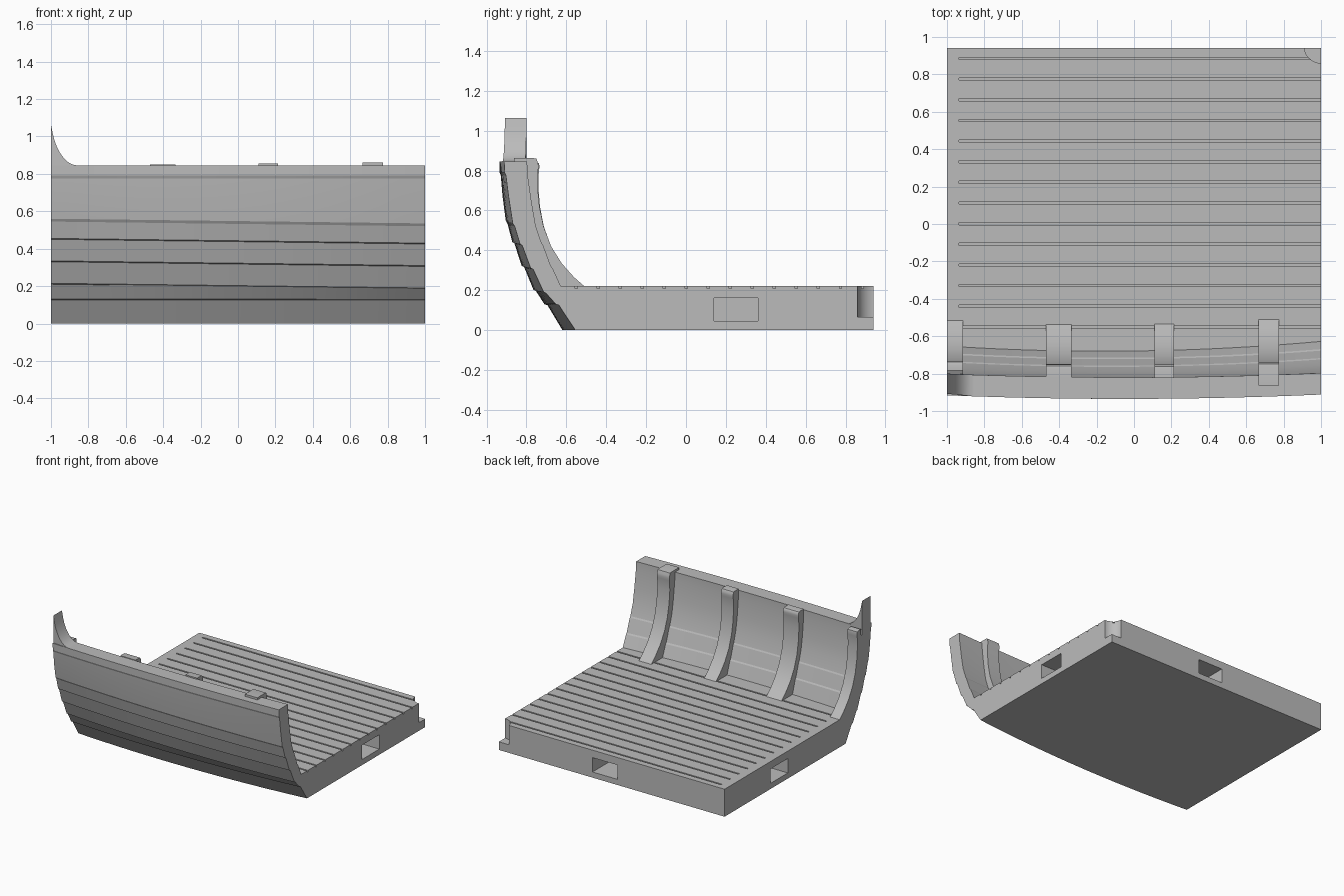
import bpy, bmesh, math

cube = bpy.data.objects.get("Cube")
if cube:
    bpy.data.objects.remove(cube, do_unlink=True)

grey = bpy.data.materials.new("plain grey")
grey.use_nodes = True
COLOUR = (0.5, 0.5, 0.5, 1)
grey.diffuse_color = COLOUR
grey.node_tree.nodes["Principled BSDF"].inputs["Base Color"].default_value = COLOUR

DECK, RAIL, BACK = 0.22, 0.845, 0.94


def bend(x, y, z):
    """Curve the hull side along its length, more strongly near the keel."""
    if y > -0.5:
        return (x, y, z)
    t = min(z / RAIL, 1)
    strength = 0.045 + (0.021 - 0.045) * t
    middle = -0.2 + 0.15 * t
    tilt = 0.0
    if DECK + 0.001 < z < 0.6 or 0.15 < z < DECK:
        tilt = -0.0125 * (x + 1)
    return (x, y + strength * (x - middle) ** 2, z + tilt)


def finish(name, bm):
    bmesh.ops.recalc_face_normals(bm, faces=bm.faces)
    mesh = bpy.data.meshes.new(name)
    bm.to_mesh(mesh)
    bm.free()
    mesh.materials.append(grey)
    obj = bpy.data.objects.new(name, mesh)
    bpy.context.collection.objects.link(obj)
    return obj


def loft(name, section, xs, warp=bend):
    """Sweep a (y, z) section through the x stations."""
    bm = bmesh.new()
    rings = [[bm.verts.new(warp(x, y, z)) for y, z in section] for x in xs]
    n = len(section)
    for a, b in zip(rings, rings[1:]):
        for i in range(n):
            j = (i + 1) % n
            bm.faces.new((a[i], a[j], b[j], b[i]))
    bm.faces.new(rings[0])
    bm.faces.new(rings[-1])
    return finish(name, bm)


def box(bm, x0, x1, y0, y1, z0, z1):
    made = bmesh.ops.create_cube(bm, size=1)["verts"]
    for v in made:
        v.co = ((x0 + x1) / 2 + v.co.x * (x1 - x0),
                (y0 + y1) / 2 + v.co.y * (y1 - y0),
                (z0 + z1) / 2 + v.co.z * (z1 - z0))


def smooth(obj, degrees):
    bpy.ops.object.select_all(action='DESELECT')
    obj.select_set(True)
    bpy.context.view_layer.objects.active = obj
    bpy.ops.object.shade_smooth_by_angle(angle=math.radians(degrees))


# Deck and lapped hull planking as one section
outer = [(-0.62, 0), (-0.695, 0.125), (-0.71, 0.13), (-0.755, 0.21), (-0.766, 0.215),
         (-0.813, 0.33), (-0.825, 0.335), (-0.862, 0.45), (-0.872, 0.455),
         (-0.895, 0.545), (-0.904, 0.56), (-0.92, 0.67), (-0.929, 0.775),
         (-0.935, 0.79), (-0.935, RAIL)]
inner = [(-0.82, RAIL), (-0.82, 0.78), (-0.806, 0.64), (-0.79, 0.55), (-0.764, 0.46),
         (-0.757, 0.45), (-0.723, 0.345), (-0.715, 0.335), (-0.68, DECK)]
stations = [-1 + i / 8 for i in range(17)]
hull = loft("deck_and_hull", [(BACK, 0)] + outer + inner + [(BACK, DECK)], stations)

# Cutters: plank grooves, connector pockets and the corner notch
bm = bmesh.new()
for i in range(14):
    y = 0.885 - i * 0.1104
    box(bm, -0.935, 1.1, y - 0.006, y + 0.006, DECK - 0.012, DECK + 0.05)
for x0, x1 in ((0.75, 1.1), (-1.1, -0.75)):
    box(bm, x0, x1, 0.14, 0.36, 0.045, 0.16)
box(bm, -0.05, 0.17, 0.69, 1.1, 0.045, 0.16)
cutter = finish("slot_cutter", bm)

bm = bmesh.new()
post = bmesh.ops.create_cone(bm, cap_ends=True, segments=40, radius1=0.09,
                             radius2=0.09, depth=0.4)["verts"]
bmesh.ops.translate(bm, verts=post, vec=(1.0, 0.95, 0.265))
notch = finish("notch_cutter", bm)

for tool in (cutter, notch):
    tool.hide_render = True
    mod = hull.modifiers.new("cut", 'BOOLEAN')
    mod.operation = 'DIFFERENCE'
    mod.solver = 'EXACT'
    mod.object = tool
bpy.context.view_layer.update()
cut_mesh = bpy.data.meshes.new_from_object(
    hull.evaluated_get(bpy.context.evaluated_depsgraph_get()))
hull.modifiers.clear()
hull.data = cut_mesh
for tool in (cutter, notch):
    bpy.data.objects.remove(tool, do_unlink=True)
smooth(hull, 12)

# Curved frames standing against the inside of the hull
front = [(-0.535, DECK - 0.005), (-0.54, DECK), (-0.59, 0.265), (-0.65, 0.335), (-0.70, 0.42),
         (-0.735, 0.52), (-0.753, 0.62), (-0.76, 0.72), (-0.756, 0.8), (-0.752, 0.82),
         (-0.755, 0.838)]
back = [(-0.87, 0.76), (-0.83, 0.6), (-0.78, 0.44), (-0.7, DECK - 0.005)]
frames = ((-1, -0.915, 0.843, -0.8), (-0.47, -0.335, 0.85, -0.82),
          (0.11, 0.215, 0.855, -0.825), (0.665, 0.775, 0.862, -0.875))
for i, (x0, x1, top, reach) in enumerate(frames):
    head = [(-0.762, top - 0.003), (-0.775, top), (reach, top), (reach, 0.8)]
    frame = loft(f"hull_frame_{i + 1}", front + head + back, [x0, x1],
                 lambda x, y, z, m=(x0 + x1) / 2: (x, bend(m, y, z)[1], z))
    smooth(frame, 30)

# Raised rail end with a concave sweep
bm = bmesh.new()
arc = [(-1, RAIL - 0.02), (-0.86, RAIL - 0.02)]
for i in range(11):
    a = math.radians(i * 7)
    arc.append((-0.857 - 0.19 * math.sin(a) * 0.765,
                RAIL + 0.28 * (1 - math.cos(a))))
arc[-1] = (-1, 1.063)
near = [bm.verts.new((x, -0.908 - 0.09 * (x + 1), z)) for x, z in arc]
far = [bm.verts.new((x, -0.8 - 0.05 * (x + 1), z)) for x, z in arc]
bm.faces.new(near)
bm.faces.new(far)
for i in range(len(arc)):
    j = (i + 1) % len(arc)
    bm.faces.new((near[i], near[j], far[j], far[i]))
smooth(finish("raised_rail_end", bm), 30)
